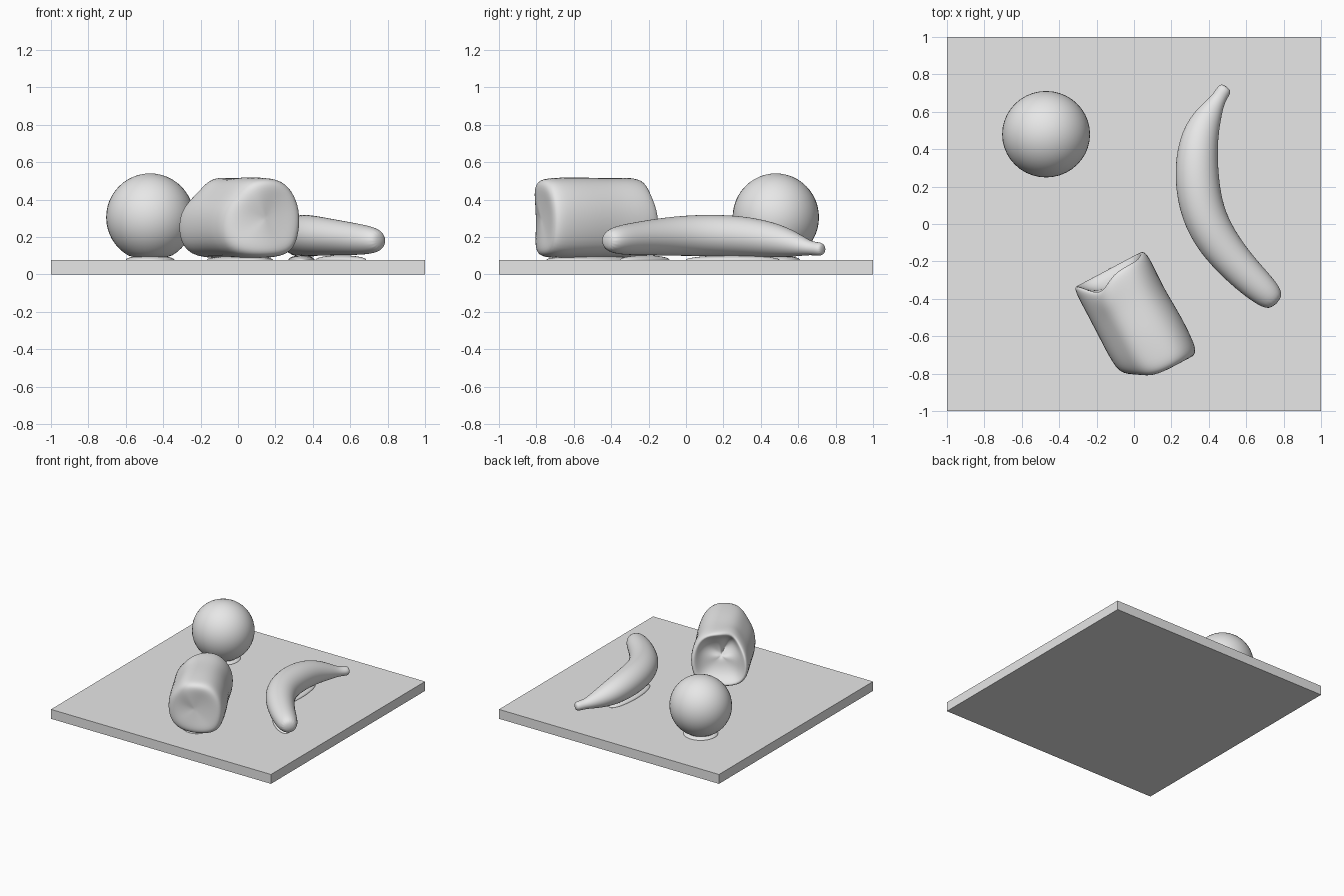
import bpy, bmesh, math
from mathutils import Vector

cube = bpy.data.objects.get("Cube")
if cube:
    bpy.data.objects.remove(cube, do_unlink=True)

clay = bpy.data.materials.new("plain grey")
clay.use_nodes = True
clay.diffuse_color = (0.8, 0.8, 0.8, 1)
clay.node_tree.nodes["Principled BSDF"].inputs["Base Color"].default_value = (0.8, 0.8, 0.8, 1)


def finish(name, bm, smooth=True, subdivide=0):
    """Turn a bmesh into a named, shaded object."""
    bmesh.ops.recalc_face_normals(bm, faces=bm.faces)
    for f in bm.faces:
        f.smooth = smooth
    mesh = bpy.data.meshes.new(name)
    bm.to_mesh(mesh)
    bm.free()
    mesh.materials.append(clay)
    obj = bpy.data.objects.new(name, mesh)
    bpy.context.collection.objects.link(obj)
    if subdivide:
        mod = obj.modifiers.new("smooth surface", 'SUBSURF')
        mod.levels = mod.render_levels = subdivide
    return obj


def loft(rings):
    """Skin a list of closed rings and cap both ends."""
    bm = bmesh.new()
    loops = [[bm.verts.new(p) for p in ring] for ring in rings]
    n = len(loops[0])
    for a, b in zip(loops, loops[1:]):
        for i in range(n):
            j = (i + 1) % n
            bm.faces.new((a[i], a[j], b[j], b[i]))
    bm.faces.new(loops[0])
    bm.faces.new(loops[-1])
    return bm


def ball(name, centre, scale, floor=-1.0):
    """Ellipsoid whose underside rests flat on a floor height."""
    bm = bmesh.new()
    bmesh.ops.create_uvsphere(bm, u_segments=40, v_segments=24, radius=1)
    for v in bm.verts:
        v.co = Vector(centre) + Vector([c * s for c, s in zip(v.co, scale)])
        v.co.z = max(v.co.z, floor)
    return finish(name, bm)


# Square board
TOP = 0.077
bm = bmesh.new()
bmesh.ops.create_cube(bm, size=1)
for v in bm.verts:
    v.co = (v.co.x * 2, v.co.y * 2, (v.co.z + 0.5) * TOP)
finish("board", bm, smooth=False)

# Round fruit
ball("round_fruit", (-0.47, 0.48, 0.305), (0.235, 0.231, 0.235), floor=0.093)

# Banana: x, y, z, radius from stem to tip
spine = [(0.495, 0.735, 0.135, 0.028), (0.48, 0.715, 0.135, 0.04),
         (0.45, 0.665, 0.14, 0.037), (0.405, 0.595, 0.16, 0.068),
         (0.35, 0.48, 0.185, 0.1), (0.33, 0.3, 0.205, 0.117),
         (0.352, 0.1, 0.21, 0.118), (0.42, -0.06, 0.205, 0.113),
         (0.53, -0.2, 0.197, 0.1), (0.635, -0.305, 0.188, 0.09),
         (0.725, -0.385, 0.182, 0.076), (0.765, -0.425, 0.18, 0.045)]
rings = []
for k, (x, y, z, r) in enumerate(spine):
    a, b = spine[max(k - 1, 0)], spine[min(k + 1, len(spine) - 1)]
    side = Vector((a[1] - b[1], b[0] - a[0], 0)).normalized()
    ring = []
    for i in range(16):
        t = math.tau * i / 16
        ring.append(Vector((x, y, z)) + side * (r * 1.03 * math.cos(t))
                    + Vector((0, 0, r * 0.96 * math.sin(t))))
    rings.append(ring)
finish("banana", loft(rings), subdivide=2)

# Bread loaf: cross-section (across, height above the middle)
MID = 0.3
section = [(-0.15, -0.2), (0.0, -0.21), (0.15, -0.2), (0.205, -0.12), (0.22, 0.02),
           (0.185, 0.13), (0.11, 0.205), (0.0, 0.215), (-0.09, 0.2),
           (-0.145, 0.13), (-0.21, 0.04), (-0.215, -0.11)]
stations = [(0.22, 0.06), (0.225, 0.35), (0.26, 0.7), (0.32, 0.88), (0.3, 0.99),
            (0.22, 1.0), (0.08, 0.98), (-0.08, 1.01), (-0.22, 1.0), (-0.29, 0.97),
            (-0.318, 0.84), (-0.305, 0.5), (-0.295, 0.06)]
rings = []
for k, (along, size) in enumerate(stations):
    ring = []
    for w, h in section:
        lump = 1.03 + 0.012 * math.sin(k * 2.1 + w * 23)
        x, z = w * size * lump, h * size * lump
        y = along
        if along > 0.2:
            # torn end: notch in the crust, upper edge set back
            if h > 0.1:
                y -= 0.07 * math.exp(-((w + 0.1) / 0.06) ** 2) + 0.03
        elif along < -0.2:
            # bevelled outer corner
            y -= 0.65 * min(0, x + 0.05)
        ring.append(Vector((x, y, MID + z)))
    rings.append(ring)
loaf = finish("bread_loaf", loft(rings), subdivide=2)
loaf.location = (0.01, -0.515, 0)
loaf.rotation_euler.z = math.radians(28)

# Low contact patches joining each food to the board
for name, x, y, sx, sy, turn in (("fruit_contact", -0.47, 0.48, 0.13, 0.13, 0),
                                 ("loaf_contact", 0.01, -0.515, 0.15, 0.25, 28),
                                 ("banana_contact_rear", 0.34, 0.25, 0.07, 0.25, 0),
                                 ("banana_contact_front", 0.55, -0.22, 0.06, 0.18, 46)):
    patch = ball(name, (0, 0, TOP), (sx, sy, 0.025), floor=TOP - 0.01)
    patch.location = (x, y, 0)
    patch.rotation_euler.z = math.radians(turn)
